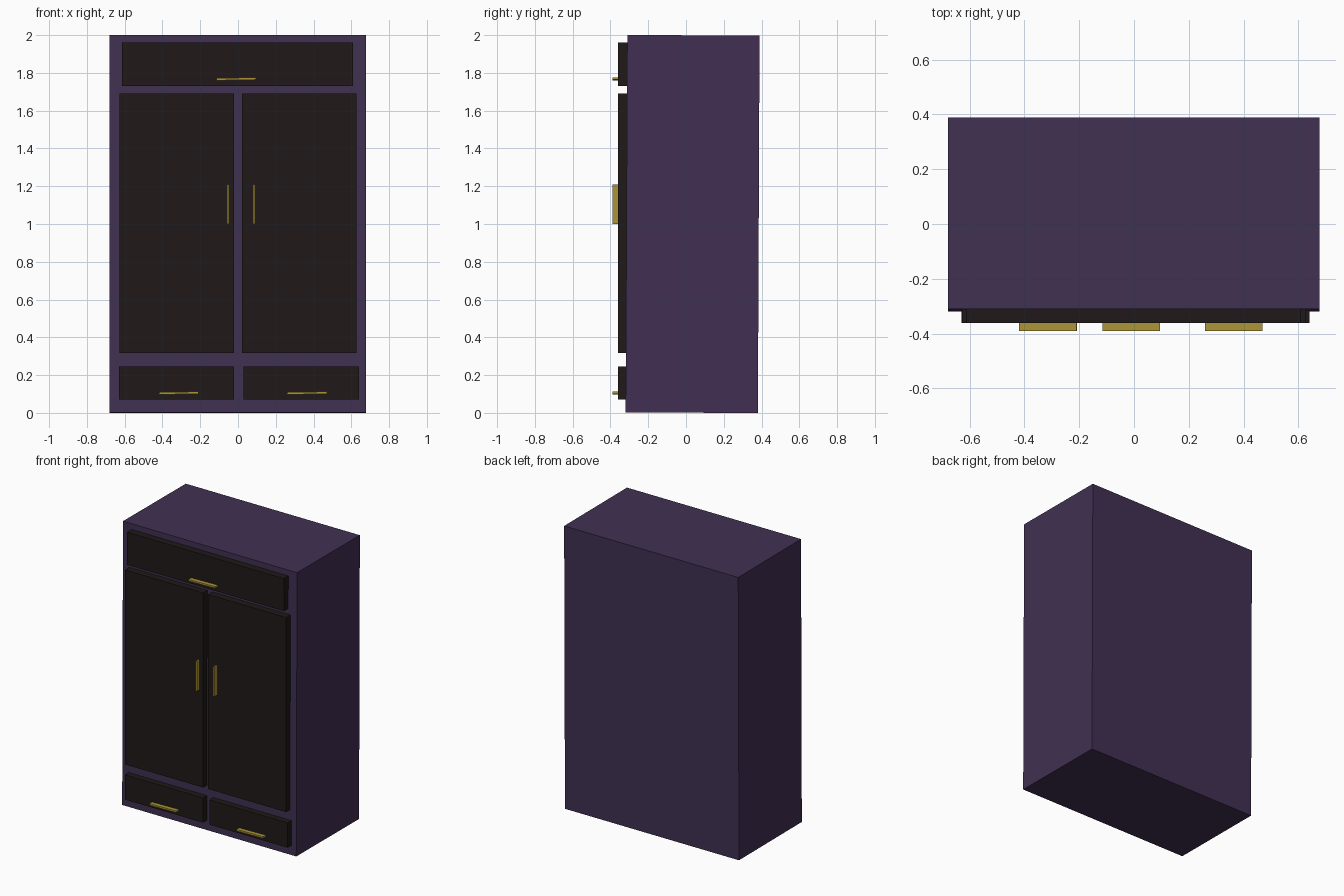
import bpy
from math import radians

if "Cube" in bpy.data.objects:
    bpy.data.objects.remove(bpy.data.objects["Cube"])


def material(name, color):
    m = bpy.data.materials.new(name)
    m.diffuse_color = (*color, 1)
    m.use_nodes = True
    m.node_tree.nodes["Principled BSDF"].inputs["Base Color"].default_value = m.diffuse_color
    return m


PURPLE = material("purple_paint", (0.052, 0.030, 0.085))
DARK = material("dark_wood", (0.014, 0.010, 0.009))
BRASS = material("brass", (0.42, 0.30, 0.035))


def box(name, x, y, z, mat, rot=(0, 0, 0)):
    """Box spanning the given (min, max) ranges."""
    ranges = (x, y, z)
    bpy.ops.mesh.primitive_cube_add(size=1, location=[(a + b) / 2 for a, b in ranges])
    o = bpy.context.object
    o.name = name
    o.scale = [b - a for a, b in ranges]
    bpy.ops.object.transform_apply(location=False, rotation=False, scale=True)
    o.rotation_euler = rot
    o.data.materials.append(mat)
    return o


# Cabinet body, leaning back very slightly
box("cabinet_body", (-0.68, 0.678), (-0.315, 0.385), (0.001, 1.999), PURPLE,
    (radians(-0.25), 0, 0))

# Raised door and drawer fronts
fronts = {
    "top_drawer": ((-0.613, 0.61), (1.73, 1.96)),
    "left_door": ((-0.628, -0.02), (0.318, 1.69)),
    "right_door": ((0.02, 0.628), (0.318, 1.69)),
    "bottom_left_drawer": ((-0.63, -0.02), (0.07, 0.245)),
    "bottom_right_drawer": ((0.03, 0.64), (0.07, 0.245)),
}
for name, (x, z) in fronts.items():
    box(name, x, (-0.361, -0.308), z, DARK)

# Slim bar handles: upright on doors, level on drawers
HY = (-0.39, -0.36)
for name, x in (("left", -0.053), ("right", 0.085)):
    box(name + "_door_handle", (x - 0.006, x + 0.006), HY, (1.0, 1.21), BRASS)
for name, x, z in (("top", -0.01, 1.768), ("bottom_left", -0.314, 0.105),
                   ("bottom_right", 0.365, 0.105)):
    box(name + "_drawer_handle", (x - 0.105, x + 0.105), HY, (z - 0.006, z + 0.006),
        BRASS, (0, radians(-1), 0))
